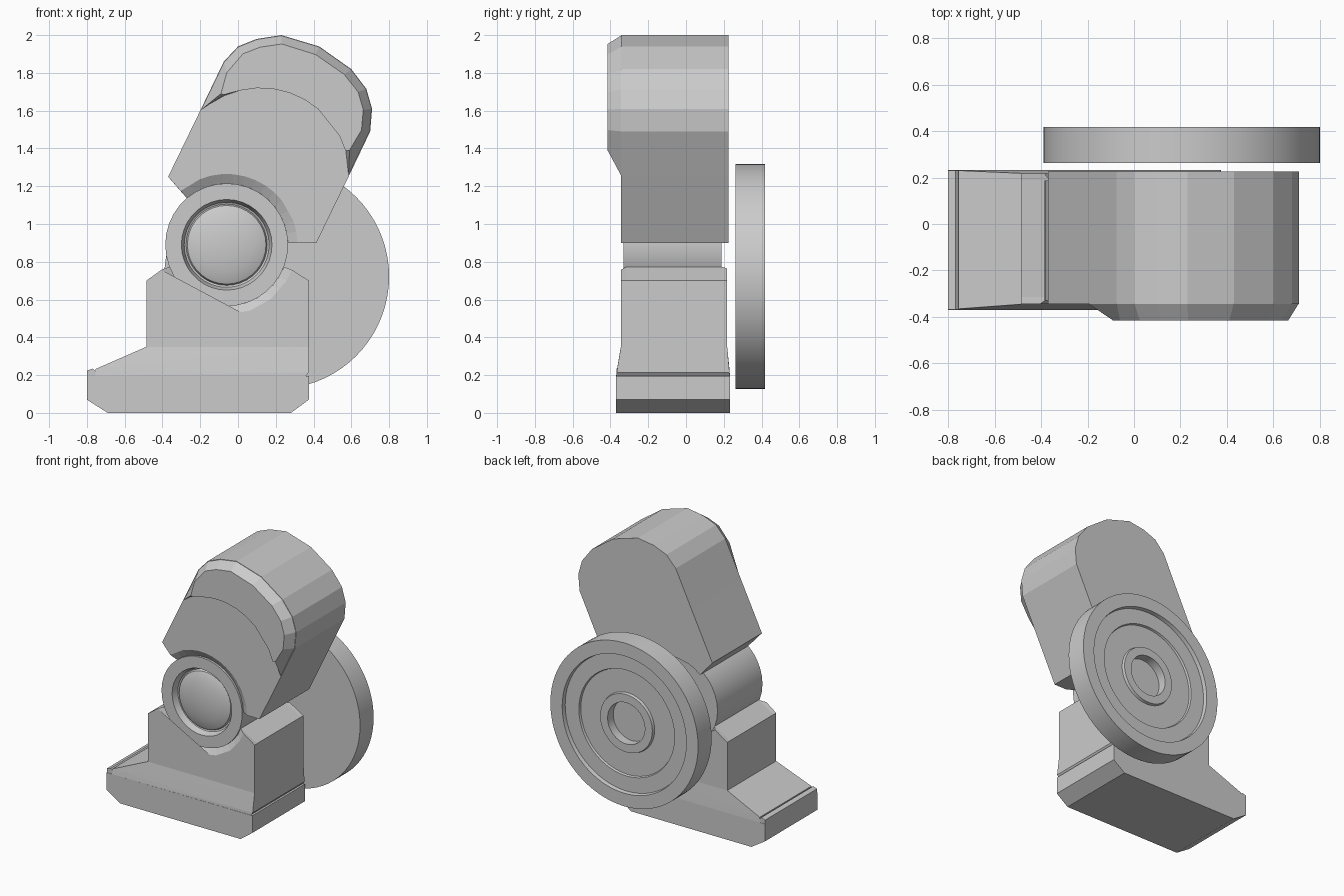
import bpy, bmesh, math

if "Cube" in bpy.data.objects:
    bpy.data.objects.remove(bpy.data.objects["Cube"])

grey = bpy.data.materials.new("light grey")
grey.diffuse_color = (0.6, 0.6, 0.6, 1)
grey.use_nodes = True
grey.node_tree.nodes["Principled BSDF"].inputs["Base Color"].default_value = grey.diffuse_color
KX, KZ = -0.06, 0.89            # knee centre


def finish(bm, name, smooth=None):
    bmesh.ops.recalc_face_normals(bm, faces=bm.faces)
    me = bpy.data.meshes.new(name)
    bm.to_mesh(me)
    bm.free()
    me.materials.append(grey)
    ob = bpy.data.objects.new(name, me)
    bpy.context.collection.objects.link(ob)
    if smooth:
        bpy.ops.object.select_all(action='DESELECT')
        ob.select_set(True)
        bpy.context.view_layer.objects.active = ob
        bpy.ops.object.shade_smooth_by_angle(angle=math.radians(smooth))
    return ob


def stack(name, loops):
    """Bridge x-z outlines placed at successive y depths and cap both ends."""
    bm = bmesh.new()
    rings = [[bm.verts.new((x, y, z)) for x, y, z in loop] for loop in loops]
    n = len(rings[0])
    for a, b in zip(rings, rings[1:]):
        for i in range(n):
            j = (i + 1) % n
            bm.faces.new((a[i], a[j], b[j], b[i]))
    caps = [bm.faces.new(rings[0]), bm.faces.new(rings[-1])]
    bmesh.ops.triangulate(bm, faces=caps)
    return finish(bm, name)


def at(y, pts):
    return [(x, y, z) for x, z in pts]


def arc(cx, cz, r, a0, a1, n):
    angs = [math.radians(a0 + (a1 - a0) * i / n) for i in range(n + 1)]
    return [(cx + r * math.cos(a), cz + r * math.sin(a)) for a in angs]


def hull(name, pts):
    bm = bmesh.new()
    for p in pts:
        bm.verts.new(p)
    bmesh.ops.convex_hull(bm, input=bm.verts)
    return finish(bm, name)


def lathe(name, cx, cz, prof, seg):
    """Revolve (radius, y) points about a y axis."""
    bm = bmesh.new()
    vs = [bm.verts.new((cx + r, y, cz)) for r, y in prof]
    es = [bm.edges.new(p) for p in zip(vs, vs[1:])]
    bmesh.ops.spin(bm, geom=vs + es, cent=(cx, 0, cz), axis=(0, 1, 0),
                   angle=2 * math.pi, steps=seg, use_duplicate=False)
    bmesh.ops.remove_doubles(bm, verts=bm.verts, dist=1e-4)
    return finish(bm, name, 35)


# upper limb with a rounded top and a socket cut for the knee
crown = [(-0.2, 1.6), (-0.075, 1.86), (0.0, 1.94), (0.1, 1.98), (0.23, 2.0),
         (0.43, 1.94), (0.6, 1.82), (0.68, 1.715), (0.71, 1.61), (0.70, 1.49),
         (0.585, 1.25)]


def limb(r):
    return ([(-0.37, 1.25)] + crown + [(0.415, 0.9)]
            + arc(KX, KZ, r, 1.5, 130.5, 14))


stack("upper_limb", [at(-0.345, limb(0.375)), at(-0.315, limb(0.325)),
                     at(0.225, limb(0.325))])

# raised crescent pad with a chamfered outer edge
inner = arc(0.12, 1.25, 0.47, 17, 125, 10)
low = crown + inner
top = [(-0.09, 1.69)]
top.append((-0.06, 1.8))
for x, z in crown[2:-1]:
    dx, dz = 0.25 - x, 1.56 - z
    d = math.hypot(dx, dz)
    top.append((x + dx / d * 0.047, z + dz / d * 0.047))
top.append((0.59, 1.39))
top += inner[:-2] + [(-0.055, 1.69), (-0.075, 1.685)]
stack("crescent_pad", [at(-0.34, low), at(-0.415, top)])

# knee joint with a domed cap in a dished ring
lathe("knee_joint", KX, KZ,
      [(0, -0.33), (0.07, -0.327), (0.14, -0.317), (0.19, -0.303),
       (0.208, -0.295), (0.215, -0.28), (0.225, -0.285), (0.24, -0.33),
       (0.325, -0.33), (0.325, 0.187), (0, 0.187)], 36)


# lower leg block
def shin(r):
    return ([(-0.485, 0.34), (0.375, 0.34), (0.375, 0.7)]
            + arc(KX, KZ, r, 339, 201, 14)[0:] + [(-0.485, 0.7)])


stack("lower_leg", [at(-0.345, shin(0.37)), at(-0.315, shin(0.325)),
                    at(0.19, shin(0.325)), at(0.218, shin(0.35))])

# foot: sole, sloping instep and toe lip
sole = [(-0.8, 0.07), (-0.69, 0), (0.28, 0), (0.375, 0.07), (0.375, 0.195),
        (-0.8, 0.195)]
stack("sole", [at(-0.37, sole), at(0.233, sole)])
instep = []
for x, z, y0, y1 in [(-0.755, 0.195, -0.37, 0.233), (0.36, 0.195, -0.368, 0.233),
                     (0.375, 0.215, -0.367, 0.23), (-0.755, 0.232, -0.365, 0.23),
                     (-0.485, 0.35, -0.345, 0.218), (0.375, 0.35, -0.345, 0.218)]:
    instep += [(x, y0, z), (x, y1, z)]
hull("instep", instep)
hull("toe_lip", [(x, y, z) for y in (-0.367, 0.231)
                 for x, z in [(-0.8, 0.19), (-0.8, 0.224), (-0.768, 0.234),
                              (-0.755, 0.222), (-0.755, 0.19)]])

# large wheel disc behind, with stepped rings on its rear face
lathe("rear_disc", 0.205, 0.722,
      [(0, 0.262), (0.595, 0.262), (0.595, 0.418), (0.5, 0.418), (0.495, 0.39),
       (0.385, 0.39), (0.38, 0.375), (0.215, 0.375), (0.21, 0.395),
       (0.15, 0.395), (0.15, 0.33), (0, 0.33)], 72)
